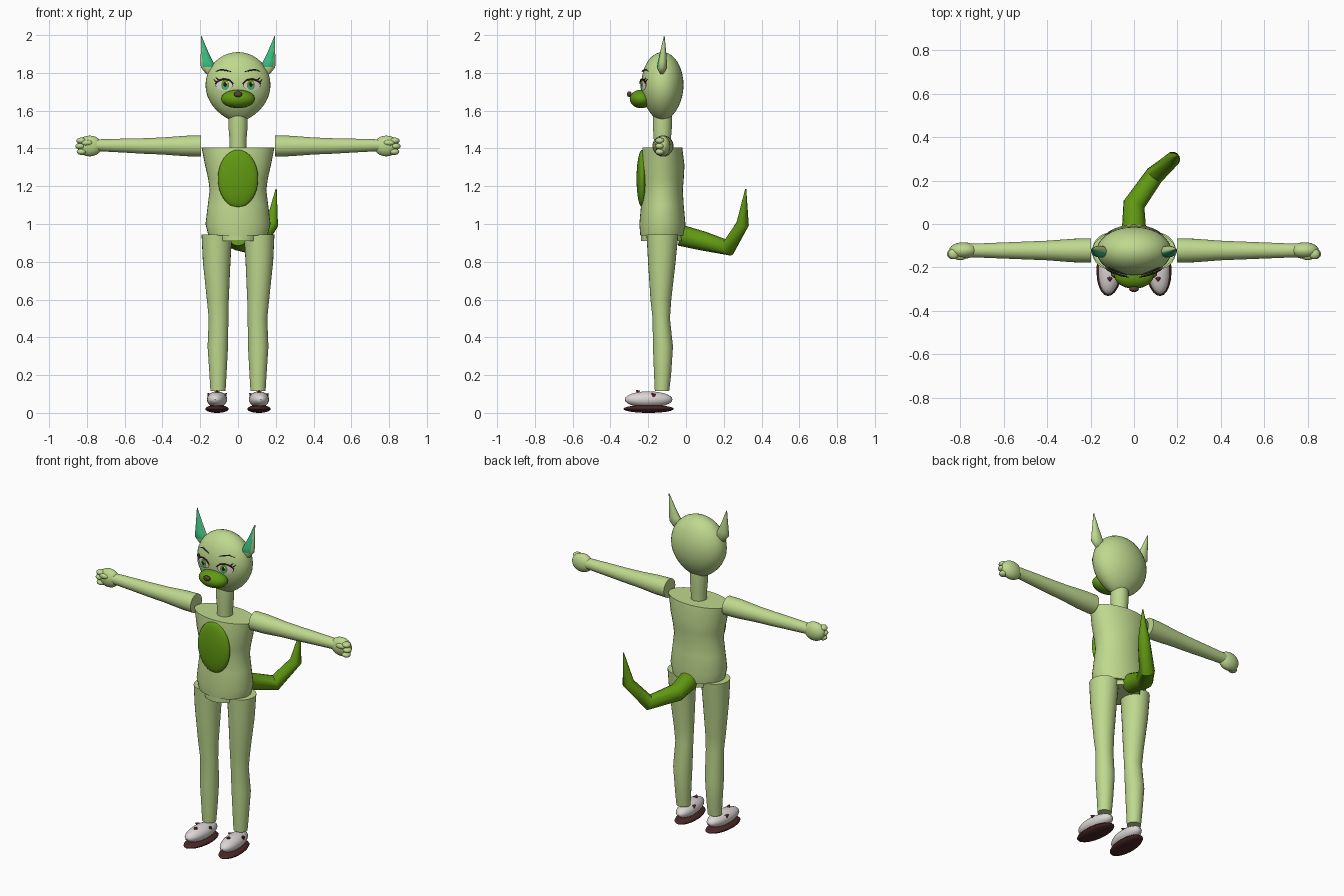
import bpy, bmesh, math
from mathutils import Vector, Matrix

cube = bpy.data.objects.get("Cube")
if cube:
    bpy.data.objects.remove(cube)


def material(name, rgb):
    m = bpy.data.materials.new(name)
    m.use_nodes = True
    m.diffuse_color = (*rgb, 1)
    m.node_tree.nodes["Principled BSDF"].inputs["Base Color"].default_value = (*rgb, 1)
    return m


LIGHT = material("light green", (0.52, 0.69, 0.27))
DARK = material("leaf green", (0.12, 0.32, 0.006))
TEAL = material("teal", (0.04, 0.5, 0.22))
WHITE = material("off white", (0.72, 0.68, 0.67))
SOLE = material("dark brown", (0.07, 0.02, 0.02))
RED = material("dull red", (0.28, 0.04, 0.035))
NOSE = material("nose brown", (0.11, 0.05, 0.035))
BLACK = material("black", (0.01, 0.01, 0.012))
GREY = material("slate grey", (0.06, 0.07, 0.09))


def finish(name, bm, *mats, angle=40):
    bmesh.ops.recalc_face_normals(bm, faces=bm.faces)
    me = bpy.data.meshes.new(name)
    bm.to_mesh(me)
    bm.free()
    for p in me.polygons:
        p.use_smooth = True
    me.set_sharp_from_angle(angle=math.radians(angle))
    for m in mats:
        me.materials.append(m)
    ob = bpy.data.objects.new(name, me)
    bpy.context.scene.collection.objects.link(ob)
    return ob


def loft(name, rings, *mats, seg=28, angle=40):
    """Skin a row of elliptical rings, each (centre, half axis, half axis)."""
    bm = bmesh.new()
    rows = []
    for c, a, b in rings:
        turns = [math.tau * i / seg for i in range(seg)]
        rows.append([bm.verts.new(Vector(c) + Vector(a) * math.cos(t) + Vector(b) * math.sin(t))
                     for t in turns])
    for lo, hi in zip(rows, rows[1:]):
        for i in range(seg):
            j = (i + 1) % seg
            bm.faces.new((lo[i], lo[j], hi[j], hi[i]))
    bm.faces.new(rows[0])
    bm.faces.new(rows[-1])
    return finish(name, bm, *mats, angle=angle)


def level(x, y, z, rx, ry):
    """Horizontal ring."""
    return (x, y, z), (rx, 0, 0), (0, ry, 0)


def tube(name, points, radii, mat, seg=12):
    """Round tube through points with a radius at each."""
    pts = [Vector(p) for p in points]
    rings = []
    side = None
    for i, (p, r) in enumerate(zip(pts, radii)):
        d = (pts[min(i + 1, len(pts) - 1)] - pts[max(i - 1, 0)]).normalized()
        ref = side or d.orthogonal()
        side = (ref - d * ref.dot(d)).normalized()
        rings.append((p, side * r, d.cross(side) * r))
    return loft(name, rings, mat, seg=seg)


def ball(name, loc, radii, mat, turn=0.0, seg=24):
    bm = bmesh.new()
    bmesh.ops.create_uvsphere(bm, u_segments=seg, v_segments=seg // 2, radius=1)
    bm.transform(Matrix.Translation(loc) @ Matrix.Rotation(turn, 4, "Z")
                 @ Matrix.Diagonal((*radii, 1)))
    return finish(name, bm, mat)


# Head: egg with a narrower chin
BODY_Y = -0.125
HEAD_Z = 1.735


def head_width(z):
    up = z > HEAD_Z
    u = (z - HEAD_Z) / (0.175 if up else 0.195)
    return 0.172 * max(1 - u * u, 0.0001) ** (0.5 if up else 0.66)


def on_face(x, z, lift):
    """Point on the front of the head, raised by lift."""
    w = head_width(z)
    return Vector((x, BODY_Y - 0.65 * math.sqrt(max(w * w - x * x, 0)) - lift, z))


head_rings = []
for i in range(21):
    s = math.sin(math.pi * (i / 20 - 0.5))
    z = HEAD_Z + s * (0.175 if s > 0 else 0.195)
    head_rings.append(level(0, BODY_Y, z, head_width(z), head_width(z) * 0.65))
loft("head", head_rings, LIGHT, seg=36, angle=80)


def face_patch(name, x, z, rx, rz, lift, mat):
    """Thin oval following the front of the head."""
    rings = []
    bm = bmesh.new()
    for k in (1, 0.66, 0.33):
        rings.append([bm.verts.new(on_face(x + rx * k * math.cos(math.tau * i / 24),
                                           z + rz * k * math.sin(math.tau * i / 24), lift))
                      for i in range(24)])
    for a, b in zip(rings, rings[1:]):
        for i in range(24):
            bm.faces.new((a[i], a[i - 1], b[i - 1], b[i]))
    bm.faces.new(rings[-1])
    ob = finish(name, bm, mat)
    # the patch faces forward
    if ob.data.polygons[0].normal.y > 0:
        ob.data.flip_normals()


def face_stroke(name, pts, r, mat):
    tube(name, [on_face(x, z, 0.009) for x, z in pts],
         [r * 0.4] + [r] * (len(pts) - 2) + [r * 0.4], mat, seg=6)


# Neck, torso and belly
loft("neck", [level(0, BODY_Y, z, r, r) for z, r in
              ((1.39, 0.044), (1.46, 0.046), (1.52, 0.051), (1.58, 0.05))], LIGHT)
loft("torso", [level(0, BODY_Y, z, rx, ry) for z, rx, ry in
               ((0.94, 0.157, 0.117), (1.0, 0.172, 0.122), (1.1, 0.16, 0.113), (1.18, 0.15, 0.108),
                (1.24, 0.158, 0.113), (1.31, 0.174, 0.117), (1.405, 0.193, 0.105))], LIGHT, seg=36)
loft("hips", [level(0, BODY_Y, z, 0.112, 0.114) for z in (0.91, 0.97)], LIGHT)
ball("belly_patch", (0, -0.232, 1.24), (0.107, 0.03, 0.153), DARK, seg=32)

# Muzzle and nose
ball("muzzle", (0, -0.238, 1.662), (0.09, 0.06, 0.049), DARK)
ball("nose", (0, -0.3, 1.687), (0.022, 0.013, 0.015), NOSE, seg=16)

# Tail
tube("tail", [(0, -0.03, 0.94), (0, 0.09, 0.91), (0.095, 0.225, 0.875),
              (0.18, 0.3, 1.0), (0.202, 0.316, 1.185)],
     [0.056, 0.051, 0.044, 0.034, 0.003], DARK, seg=16)

for s, side in ((1, "left"), (-1, "right")):
    # Ear with a teal inner face
    ear = loft(side + "_ear", [level(s * x, y, z, rx, ry) for x, y, z, rx, ry in
                               ((0.152, -0.128, 1.795, 0.018, 0.01), (0.156, -0.127, 1.83, 0.041, 0.027),
                                (0.165, -0.125, 1.86, 0.033, 0.024), (0.177, -0.121, 1.91, 0.02, 0.016),
                                (0.195, -0.115, 1.995, 0.002, 0.002))], LIGHT, TEAL, seg=24, angle=60)
    for p in ear.data.polygons:
        if p.normal.y < -0.3 and p.normal.x * s < 0.5 and p.center.z > 1.83:
            p.material_index = 1

    # Eye, lashes and brow
    ex = s * 0.073
    face_patch(side + "_eye_rim", ex, 1.738, 0.047, 0.031, 0.004, SOLE)
    face_patch(side + "_eye_white", ex, 1.734, 0.043, 0.027, 0.006, WHITE)
    face_patch(side + "_iris", s * 0.068, 1.736, 0.021, 0.026, 0.008, DARK)
    face_patch(side + "_iris_glow", s * 0.068, 1.725, 0.014, 0.013, 0.0095, TEAL)
    face_patch(side + "_pupil", s * 0.068, 1.739, 0.009, 0.013, 0.011, BLACK)
    face_patch(side + "_eye_glint", s * 0.068 + 0.008, 1.748, 0.005, 0.005, 0.0125, WHITE)
    face_stroke(side + "_upper_lash", [(s * x, z) for x, z in
                ((0.024, 1.742), (0.045, 1.762), (0.075, 1.768), (0.1, 1.76), (0.122, 1.742))], 0.004, SOLE)
    for x, z in ((0.1, 1.762), (0.112, 1.752)):
        face_stroke(side + "_lash_tip", [(s * x, z), (s * (x + 0.009), z + 0.005),
                                         (s * (x + 0.018), z + 0.014)], 0.003, SOLE)
    face_stroke(side + "_brow", [(s * x, z) for x, z in
                ((0.034, 1.806), (0.06, 1.813), (0.09, 1.818), (0.118, 1.808))], 0.004, GREY)

    # Arm
    loft(side + "_arm", [((s * x, BODY_Y + 0.003, 1.413 + dz), (0, r, 0), (0, 0, r)) for x, r, dz in
                         ((0.197, 0.056, 0), (0.28, 0.054, 0), (0.4, 0.045, 0), (0.5, 0.041, 0),
                          (0.6, 0.037, 0.002), (0.75, 0.031, 0.004))], LIGHT)

    # Hand with curled fingers
    ball(side + "_palm", (s * 0.785, -0.122, 1.413), (0.066, 0.038, 0.055), LIGHT)
    for z, x in ((1.441, 0.83), (1.412, 0.835), (1.382, 0.828)):
        ball(side + "_finger", (s * x, -0.138, z), (0.026, 0.024, 0.0165), LIGHT, seg=16)
    ball(side + "_thumb", (s * 0.8, -0.152, 1.43), (0.03, 0.014, 0.015), LIGHT, seg=16)

    # Leg
    loft(side + "_leg", [level(s * x, y, z, rx, ry) for x, y, z, rx, ry in
                         ((0.106, -0.127, 0.115, 0.04, 0.038), (0.106, -0.124, 0.2, 0.045, 0.045),
                          (0.107, -0.122, 0.35, 0.054, 0.053), (0.103, -0.131, 0.5, 0.052, 0.046),
                          (0.107, -0.133, 0.6, 0.058, 0.055), (0.113, -0.128, 0.8, 0.073, 0.073),
                          (0.112, -0.125, 0.945, 0.081, 0.084))], LIGHT)

    # Shoe, sole and small studs
    turn = s * 0.08
    ball(side + "_shoe", (s * 0.111, -0.198, 0.071), (0.053, 0.127, 0.043), WHITE, turn)
    ball(side + "_sole", (s * 0.111, -0.198, 0.021), (0.061, 0.134, 0.021), SOLE, turn)
    for dx, y, z in ((0, -0.25, 0.108), (0.04, -0.168, 0.092), (-0.04, -0.168, 0.092)):
        base = Vector((s * 0.111 + dx, y, z))
        tip = base + Vector((dx * 0.25, -0.014, 0.012))
        tube(side + "_shoe_stud", [base, tip], [0.012, 0.002], RED, seg=8)
